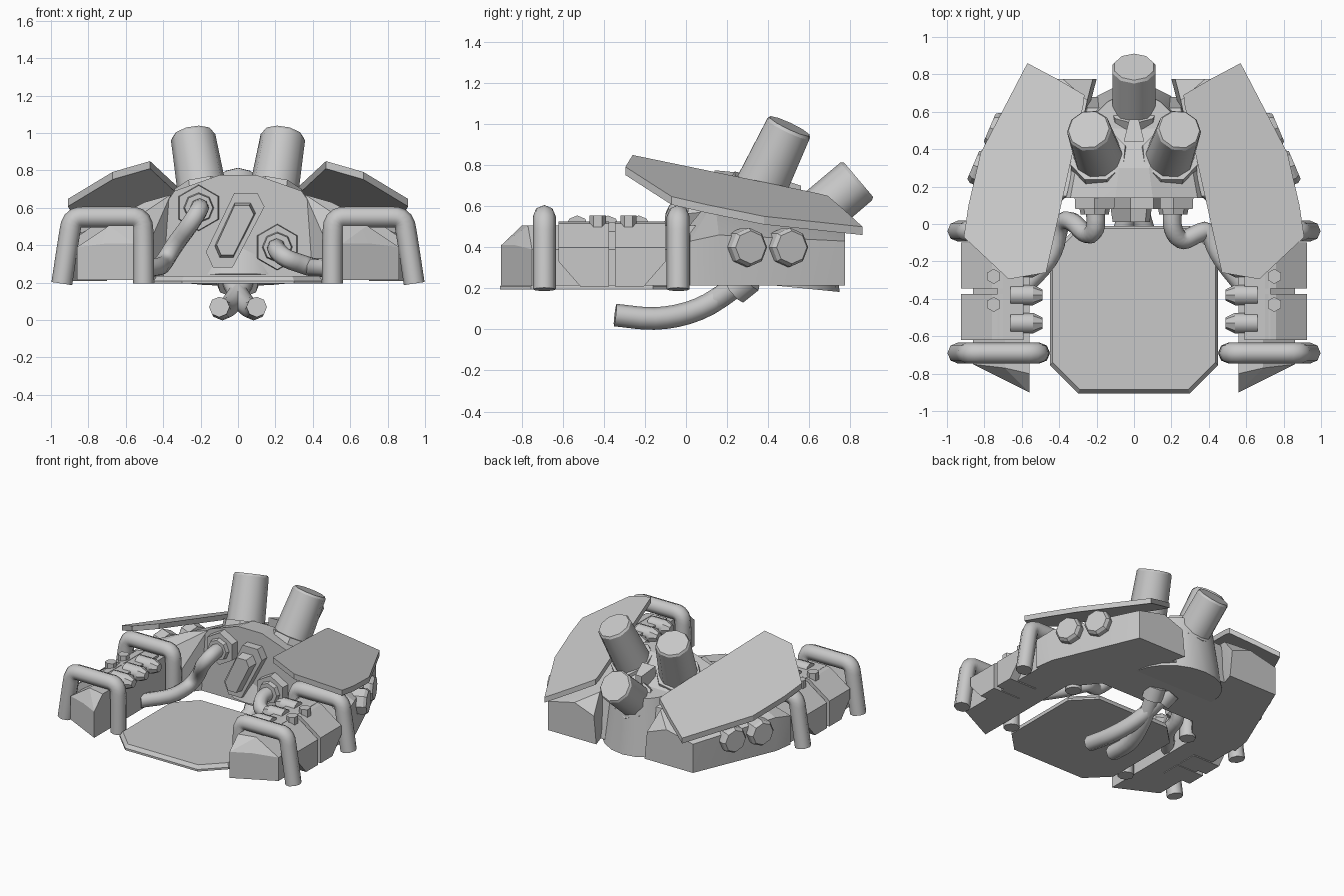
import bpy, bmesh, math
from mathutils import Vector

if "Cube" in bpy.data.objects:
    bpy.data.objects.remove(bpy.data.objects["Cube"])

grey = bpy.data.materials.new("plain grey")
grey.diffuse_color = (0.58, 0.58, 0.58, 1)
grey.use_nodes = True
grey.node_tree.nodes["Principled BSDF"].inputs["Base Color"].default_value = grey.diffuse_color


def finish(name, mesh, angle=35):
    mesh.materials.clear()
    mesh.materials.append(grey)
    mesh.shade_smooth()
    mesh.set_sharp_from_angle(angle=math.radians(angle))
    ob = bpy.data.objects.new(name, mesh)
    bpy.context.collection.objects.link(ob)
    return ob


def hull(name, pts, s=1):
    """Solid block wrapped round a few corner points (s mirrors x)."""
    bm = bmesh.new()
    vs = [bm.verts.new((p[0] * s, p[1], p[2])) for p in pts]
    r = bmesh.ops.convex_hull(bm, input=vs)
    junk = [v for v in set(r["geom_interior"] + r["geom_unused"]) if isinstance(v, bmesh.types.BMVert)]
    bmesh.ops.delete(bm, geom=junk, context="VERTS")
    bmesh.ops.dissolve_limit(bm, angle_limit=0.02, verts=bm.verts, edges=bm.edges)
    bmesh.ops.recalc_face_normals(bm, faces=bm.faces)
    me = bpy.data.meshes.new(name)
    bm.to_mesh(me)
    bm.free()
    return finish(name, me, 12)


def rod(name, a, b, r1, r2, n=10, angle=50):
    """Straight or tapered cylinder from a to b."""
    a, b = Vector(a), Vector(b)
    bm = bmesh.new()
    bmesh.ops.create_cone(bm, cap_ends=True, segments=n, radius1=r1, radius2=r2, depth=(b - a).length)
    q = (b - a).to_track_quat("Z", "Y")
    for v in bm.verts:
        v.co = q @ v.co + (a + b) / 2
    me = bpy.data.meshes.new(name)
    bm.to_mesh(me)
    bm.free()
    return finish(name, me, angle)


def tube(name, pts, r, s=1, rounds=2):
    """Round pipe along a path with softened corners."""
    pts = [Vector((p[0] * s, p[1], p[2])) for p in pts]
    for _ in range(rounds):
        new = [pts[0]]
        for i in range(len(pts) - 1):
            p, q = pts[i], pts[i + 1]
            if i > 0:
                new.append(p.lerp(q, 0.25))
            if i < len(pts) - 2:
                new.append(p.lerp(q, 0.75))
        pts = new + [pts[-1]]
    cu = bpy.data.curves.new(name, "CURVE")
    cu.dimensions = "3D"
    cu.bevel_depth = r
    cu.bevel_resolution = 2
    cu.use_fill_caps = True
    sp = cu.splines.new("POLY")
    sp.points.add(len(pts) - 1)
    for sp_pt, p in zip(sp.points, pts):
        sp_pt.co = (*p, 1)
    tmp = bpy.data.objects.new(name + "_path", cu)
    bpy.context.collection.objects.link(tmp)
    bpy.context.view_layer.update()
    me = bpy.data.meshes.new_from_object(tmp.evaluated_get(bpy.context.evaluated_depsgraph_get()))
    bpy.data.objects.remove(tmp)
    return finish(name, me, 60)


def octagon(hx, y0, y1, c, z):
    return [(sx * x, y, z) for sx in (-1, 1) for x, y in
            ((hx, y0 + c), (hx - c, y0), (hx, y1 - c), (hx - c, y1))]


# Floor plate with a bevelled rim
hull("floor_plate", octagon(0.45, -0.905, -0.01, 0.15, 0.195) + octagon(0.45, -0.905, -0.01, 0.15, 0.21)
     + octagon(0.435, -0.885, -0.025, 0.145, 0.235))

# Central housing and its round rear
front = [(0.42, 0.215), (0.5, 0.45), (0.34, 0.69), (0.1, 0.775)]
hull("central_housing", [(s * x, 0.14, z) for s in (-1, 1) for x, z in front]
     + [(s * x, y, z) for s in (-1, 1) for x, y, z in
        ((0.08, 0.3, 0.76), (0.3, 0.36, 0.66), (0.42, 0.5, 0.215), (0.25, 0.62, 0.54), (0.25, 0.68, 0.215))])
rod("round_rear", (0, 0.42, 0.215), (0, 0.46, 0.62), 0.33, 0.24, 20)
hull("centre_fin", [(s * x, y, z) for s in (-1, 1) for x, y, z in
                    ((0.055, 0.44, 0.6), (0.055, 0.44, 0.74), (0.025, 0.56, 0.7), (0.025, 0.56, 0.55))])

# Three thick barrels with collars
barrels = {"left_barrel": ((-0.18, 0.33, 0.62), (-0.242, 0.505, 0.99), 0.135),
           "right_barrel": ((0.18, 0.33, 0.62), (0.242, 0.505, 0.99), 0.135),
           "rear_barrel": ((0, 0.56, 0.493), (0, 0.84, 0.73), 0.122)}
for name, (a, b, r) in barrels.items():
    a, b = Vector(a), Vector(b)
    d = (b - a).normalized()
    rod(name, a, b - d * 0.015, r, 0.12)
    rod(name + "_rim", b - d * 0.015, b, 0.12, 0.11)
    rod(name + "_collar", a - d * 0.08, a + d * 0.09, r + 0.035, r + 0.02, 8, 30)

# Slanted window block on the front wall
slot = [(-0.02, 0.67), (0.11, 0.67), (0.15, 0.60), (-0.03, 0.29), (-0.14, 0.29), (-0.18, 0.37)]


def slot_ring(k, y):
    return [(-0.015 + (x + 0.015) * k, y, 0.48 + (z - 0.48) * (k + 0.1)) for x, z in slot]


hull("slot_base", slot_ring(0.95, 0.16) + slot_ring(0.95, 0.08))
hull("slot_ridge", slot_ring(0.68, 0.1) + slot_ring(0.6, 0.01))

# Hoses running from hexagonal sockets to the side pods
hoses = {"left_hose": [(-0.21, 0.1, 0.6), (-0.2, -0.03, 0.6), (-0.25, -0.07, 0.52), (-0.34, 0.03, 0.40),
                       (-0.40, 0.0, 0.30), (-0.43, -0.17, 0.28), (-0.58, -0.33, 0.27)],
         "right_hose": [(0.21, 0.1, 0.39), (0.2, -0.02, 0.38), (0.25, -0.10, 0.33), (0.34, -0.05, 0.30),
                        (0.40, -0.03, 0.28), (0.45, -0.17, 0.28), (0.58, -0.33, 0.27)]}
for name, path in hoses.items():
    x, _, z = path[0]
    rod(name + "_socket", (x, 0.16, z), (x, 0.08, z), 0.125, 0.12, 6, 20)
    rod(name + "_ring", (x, 0.1, z), (x, 0.05, z), 0.085, 0.075, 8, 20)
    tube(name, path, 0.05)

# Crossed exhaust pipes underneath
for side, s in (("left", -1), ("right", 1)):
    tube(side + "_exhaust", [(0.1, -0.345, 0.07), (0.085, -0.13, 0.045), (0.02, 0.09, 0.10),
                             (-0.05, 0.28, 0.24)], 0.055, s)
    rod(side + "_exhaust_socket", (-0.035 * s, 0.235, 0.19), (-0.06 * s, 0.31, 0.25), 0.075, 0.075, 8)

# Everything that repeats on both sides
for side, s in (("left", -1), ("right", 1)):
    # Long forward pod with a chamfered nose
    hull(side + "_pod", [(0.56, -0.9, 0.215), (0.86, -0.75, 0.215), (0.56, -0.9, 0.41), (0.70, -0.83, 0.41),
                         (0.86, -0.75, 0.39), (0.56, -0.8, 0.505), (0.69, -0.77, 0.505),
                         (0.56, 0.1, 0.215), (0.56, 0.1, 0.505), (0.69, 0.1, 0.505),
                         (0.86, 0.1, 0.39), (0.86, 0.1, 0.215)], s)
    # Rear body wedge
    hull(side + "_rear_body", [(0.40, 0.14, 0.215), (0.56, -0.06, 0.215), (0.88, 0.02, 0.215), (0.86, 0.16, 0.215),
                               (0.60, 0.775, 0.215), (0.2, 0.775, 0.215), (0.36, 0.15, 0.67), (0.50, 0.14, 0.63),
                               (0.60, 0.02, 0.51), (0.88, 0.02, 0.43), (0.85, 0.16, 0.46),
                               (0.60, 0.775, 0.43), (0.38, 0.775, 0.48), (0.22, 0.775, 0.42),
                               (0.25, 0.66, 0.55)], s)
    # Armour sleeves split down the middle, plus top plate
    for part, m in (("front", -1), ("back", 1)):
        sleeve = []
        for x in (0.7, 0.925):
            sleeve += [(x, -0.36 + m * d, z) for d, z in
                       ((0.015, 0.21), (0.155, 0.21), (0.205, 0.33), (0.26, 0.33), (0.26, 0.40), (0.015, 0.40))]
        sleeve += [(x, -0.36 + m * d, z) for x, z in ((0.83, 0.465), (0.7, 0.525), (0.76, 0.515))
                   for d in (0.015, 0.26)]
        hull(f"{side}_{part}_sleeve", sleeve, s)
    hull(side + "_top_plate", [(x, y, z) for x in (0.59, 0.73) for y in (-0.62, -0.1) for z in (0.45, 0.522)], s)
    # Hexagonal bolts and inward plugs
    for i, y in enumerate((-0.43, -0.28)):
        rod(f"{side}_bolt_{i}", (0.75 * s, y, 0.48), (0.75 * s, y, 0.555), 0.04, 0.04, 6, 20)
    for i, y in enumerate((-0.53, -0.38, -0.23)):
        rod(f"{side}_plug_{i}", (0.66 * s, y, 0.5), (0.54 * s, y, 0.5), 0.055, 0.055, 8)
        rod(f"{side}_plug_tip_{i}", (0.54 * s, y, 0.5), (0.49 * s, y, 0.5), 0.055, 0.03, 8, 30)
    # Roll bars
    for part, y in (("front", -0.69), ("rear", -0.038)):
        tube(f"{side}_{part}_roll_bar", [(0.505, y, 0.195), (0.505, y, 0.44), (0.515, y, 0.55), (0.63, y, 0.55),
                                         (0.78, y, 0.55), (0.885, y, 0.55), (0.905, y, 0.44),
                                         (0.942, y, 0.195)], 0.056, s)
    # Round caps on the angled flank
    n = Vector((0.92 * s, 0.39, 0))
    for i, (x, y) in enumerate(((0.80, 0.29), (0.712, 0.49))):
        c = Vector((x * s, y, 0.4))
        rod(f"{side}_flank_cap_{i}", c - n * 0.05, c + n * 0.045, 0.095, 0.095, 8, 20)
        rod(f"{side}_flank_cap_face_{i}", c + n * 0.045, c + n * 0.065, 0.095, 0.08, 8, 20)
    # Tilted wing plate with a shallow fold
    rim = [(0.57, 0.86), (0.41, 0.775), (0.265, 0.69), (0.27, 0.64), (0.47, -0.26), (0.67, -0.295),
           (0.91, -0.07), (0.885, 0.10), (0.82, 0.38), (0.69, 0.58)]
    plate = []
    for x, y in rim:
        z = 0.84 - 0.338 * (x - 0.49) - 0.282 * (y + 0.25)
        plate += [(x, y, z), (x, y, z - 0.04)]
    hull(side + "_wing", plate, s)
